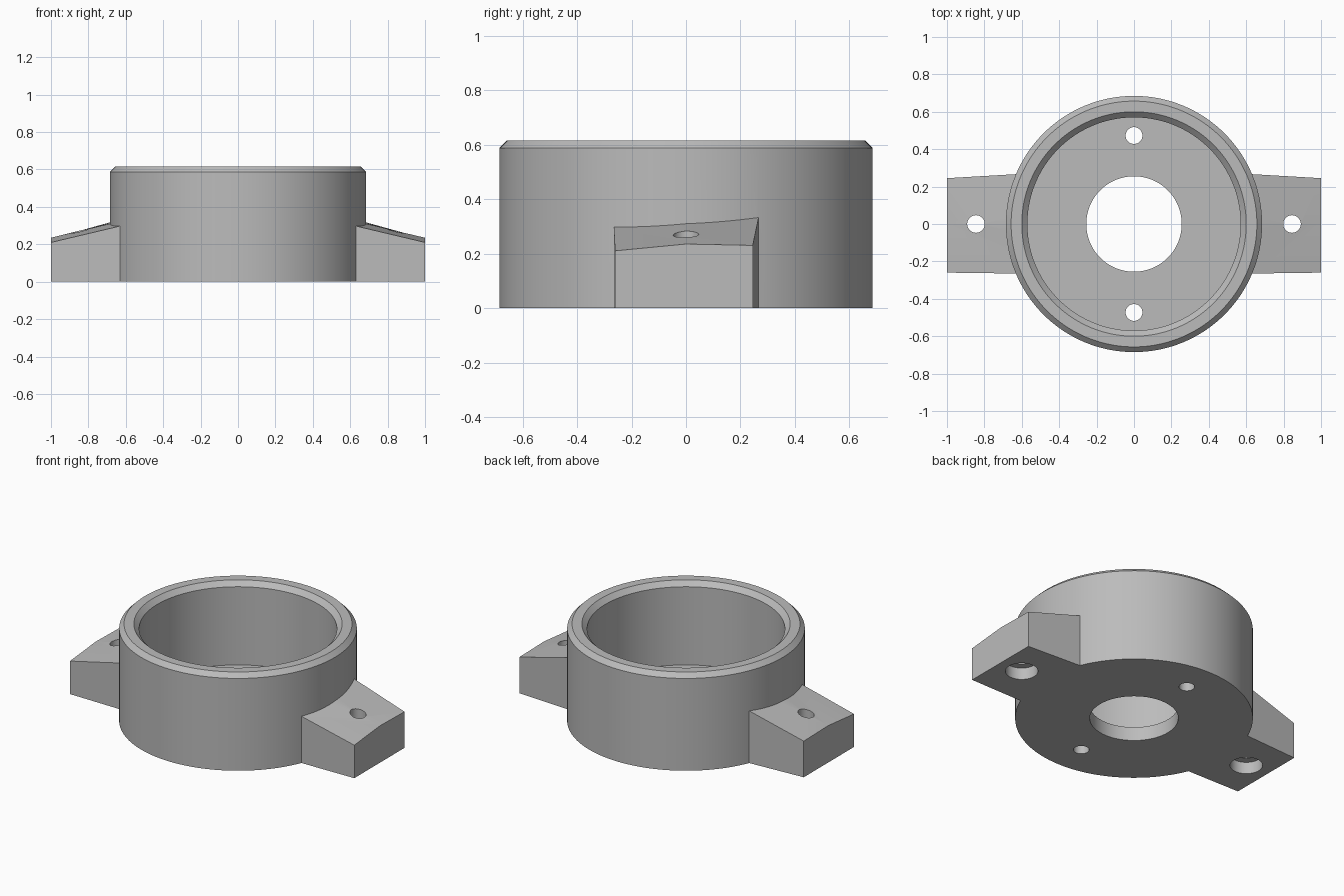
import bpy
import bmesh
from math import cos, sin, pi, radians

cube = bpy.data.objects.get("Cube")
if cube:
    bpy.data.objects.remove(cube, do_unlink=True)

SEGMENTS = 128

grey = bpy.data.materials.new("plain grey")
grey.use_nodes = True
grey.diffuse_color = (0.5, 0.5, 0.5, 1)
grey.node_tree.nodes["Principled BSDF"].inputs["Base Color"].default_value = grey.diffuse_color


def add_object(name, bm):
    bmesh.ops.recalc_face_normals(bm, faces=bm.faces)
    mesh = bpy.data.meshes.new(name)
    bm.to_mesh(mesh)
    bm.free()
    mesh.materials.append(grey)
    obj = bpy.data.objects.new(name, mesh)
    bpy.context.collection.objects.link(obj)
    return obj


def lathe(name, profile):
    """Spin a closed (radius, height) outline around z."""
    bm = bmesh.new()
    rings = []
    for i in range(SEGMENTS):
        a = 2 * pi * i / SEGMENTS
        rings.append([bm.verts.new((r * cos(a), r * sin(a), z)) for r, z in profile])
    n = len(profile)
    for i, ring in enumerate(rings):
        after = rings[(i + 1) % SEGMENTS]
        for j in range(n):
            k = (j + 1) % n
            bm.faces.new((ring[j], after[j], after[k], ring[k]))
    return add_object(name, bm)


def ear(name, side):
    """Tapered mounting ear with a slightly twisted sloping top."""
    # y at ring, y at tip, top height at ring, top height at tip
    rows = [(-0.265, -0.26, 0.30, 0.21), (0, 0, 0.325, 0.235), (0.267, 0.245, 0.335, 0.23)]
    bm = bmesh.new()
    sections = []
    for y_ring, y_tip, z_ring, z_tip in rows:
        points = [(0.62, y_ring, 0), (1, y_tip, 0), (1, y_tip, z_tip), (0.62, y_ring, z_ring)]
        sections.append([bm.verts.new((side * x, y, z)) for x, y, z in points])
    for a, b in zip(sections, sections[1:]):
        for j in range(4):
            k = (j + 1) % 4
            bm.faces.new((a[j], b[j], b[k], a[k]))
    bm.faces.new(sections[0])
    bm.faces.new(sections[-1])
    return add_object(name, bm)


def combine(target, tool, operation):
    """Apply a boolean and remove its tool."""
    mod = target.modifiers.new(operation.lower(), "BOOLEAN")
    mod.object = tool
    mod.operation = operation
    mod.solver = "EXACT"
    bpy.context.view_layer.objects.active = target
    bpy.ops.object.modifier_apply(modifier=mod.name)
    bpy.data.objects.remove(tool, do_unlink=True)


def drill(target, x, y, radius, bottom, top):
    bm = bmesh.new()
    bmesh.ops.create_cone(bm, cap_ends=True, segments=48, radius1=radius,
                          radius2=radius, depth=top - bottom)
    bmesh.ops.translate(bm, verts=bm.verts, vec=(x, y, (top + bottom) / 2))
    combine(target, add_object("drill", bm), "DIFFERENCE")


# Cup with chamfered rim, thin floor and central opening
housing = lathe("ring_housing", [
    (0.255, 0), (0.685, 0), (0.685, 0.587), (0.657, 0.615),
    (0.60, 0.615), (0.57, 0.585), (0.57, 0.088), (0.255, 0.088)])

# Side ears
for side, label in ((1, "left_ear"), (-1, "right_ear")):
    combine(housing, ear(label, side), "UNION")

# Bolt holes through the ears, counterbored from below
for side in (1, -1):
    drill(housing, side * 0.845, 0, 0.047, -0.1, 0.5)
    drill(housing, side * 0.845, 0, 0.094, -0.1, 0.075)

# Small holes through the floor
for side in (1, -1):
    drill(housing, 0, side * 0.473, 0.045, -0.1, 0.2)

# Smooth curved walls, sharp edges
bpy.ops.object.select_all(action="DESELECT")
housing.select_set(True)
bpy.context.view_layer.objects.active = housing
bpy.ops.object.shade_smooth_by_angle(angle=radians(25))
